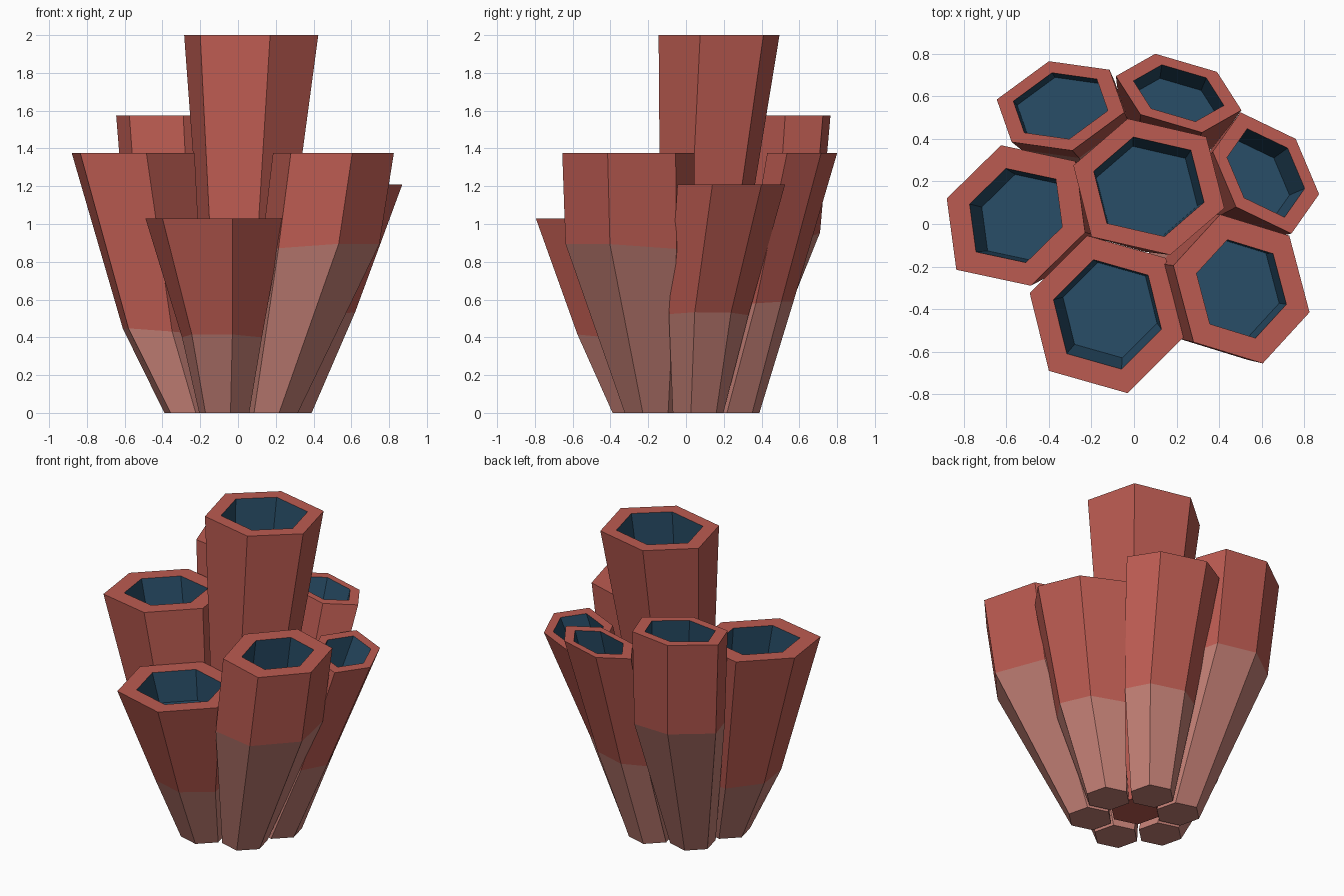
import bpy, math
from mathutils import Vector

if "Cube" in bpy.data.objects:
    bpy.data.objects.remove(bpy.data.objects["Cube"])


def material(name, rgb):
    m = bpy.data.materials.new(name)
    m.diffuse_color = (*rgb, 1)
    m.use_nodes = True
    m.node_tree.nodes["Principled BSDF"].inputs["Base Color"].default_value = m.diffuse_color
    return m


RED = material("coral_red", (0.50, 0.105, 0.083))
PALE = material("pale_base", (0.55, 0.215, 0.18))
BLUE = material("hollow_blue", (0.021, 0.074, 0.135))

BASE_R, BASE_RING = 0.138, 0.265


def ring(offsets, centre, scale, z, tilt=Vector((0, 0))):
    """Six-sided ring, point symmetric about its centre."""
    full = [Vector(o) for o in offsets]
    full += [-o for o in full]
    c = Vector(centre)
    return [Vector((c.x + o.x * scale, c.y + o.y * scale, z + o.dot(tilt) * scale)) for o in full]


def tube(name, top_z, top_c, offsets, hole, base_angle=None, bend=None):
    # base: regular hexagon, on a circle round the middle tube
    hexagon = [(BASE_R * math.cos(math.radians(a)), BASE_R * math.sin(math.radians(a)))
               for a in (104, 44, -16)]
    rim = ring(offsets, top_c, 1, top_z)
    if bend:
        a = math.radians(base_angle)
        out = Vector((math.cos(a), math.sin(a)))
        base = ring(hexagon, out * BASE_RING, 1, 0)
        bx, by, bz, bs = bend
        mid = ring(offsets, (bx, by), bs, bz, out * 0.08)
        mid_c, mid_z, mid_s = Vector((bx, by)), bz, bs
        rings, mats = [base, mid, rim], [1, 0]
    else:
        base = ring(hexagon, (0.01, 0.02), 1.12, 0.02)
        mid_c, mid_z, mid_s = Vector((0.01, 0.02)), 0, 0.43
        rings, mats = [base, rim], [0]
    # hollow: inner rim, then a floor following the taper
    depth = 0.08 + 0.11 * top_z
    t = depth / (top_z - mid_z)
    floor_c = Vector(top_c).lerp(mid_c, t)
    rings += [ring(offsets, top_c, hole, top_z),
              ring(offsets, floor_c, hole * (1 + (mid_s - 1) * t), top_z - depth)]
    mats += [0, 2]

    verts = [v for r in rings for v in r]
    faces, idx = [tuple(range(6))], [mats[0]]
    for k, m in enumerate(mats):
        for i in range(6):
            j = (i + 1) % 6
            faces.append((k * 6 + j, k * 6 + i, k * 6 + 6 + i, k * 6 + 6 + j))
            idx.append(m)
    last = len(mats) * 6
    faces.append(tuple(range(last + 5, last - 1, -1)))
    idx.append(2)
    mesh = bpy.data.meshes.new(name)
    mesh.from_pydata(verts, [], faces)
    for m in (RED, PALE, BLUE):
        mesh.materials.append(m)
    for p, m in zip(mesh.polygons, idx):
        p.material_index = m
    bpy.context.collection.objects.link(bpy.data.objects.new(name, mesh))


# tall middle tube
tube("centre_tube", 2.0, (0.07, 0.175), [(-0.1, 0.32), (0.27, 0.235), (0.355, -0.1)], 0.73)
# outer tubes, bend = (x, y, z, scale)
tube("front_tube", 1.03, (-0.125, -0.425), [(-0.095, 0.37), (0.275, 0.265), (0.365, -0.1)],
     0.695, -106, (-0.085, -0.36, 0.40, 0.58))
tube("front_right_tube", 1.375, (0.505, -0.305), [(-0.1, 0.35), (0.225, 0.25), (0.32, -0.11)],
     0.66, -46, (0.435, -0.295, 0.87, 0.98))
tube("right_tube", 1.21, (0.62, 0.24), [(-0.12, 0.285), (0.14, 0.16), (0.25, -0.1)],
     0.73, 14, (0.435, 0.12, 0.52, 0.74))
tube("back_right_tube", 1.375, (0.21, 0.615), [(-0.11, 0.185), (0.18, 0.1), (0.295, -0.08)],
     0.72, 74, (0.16, 0.43, 0.58, 0.75))
tube("back_left_tube", 1.575, (-0.345, 0.555), [(-0.055, 0.21), (0.23, 0.17), (0.3, -0.03)],
     0.74, 134, (-0.31, 0.51, 0.94, 0.95))
tube("left_tube", 1.375, (-0.555, 0.04), [(-0.07, 0.33), (0.28, 0.255), (0.325, -0.08)],
     0.67, 194, (-0.395, 0.0, 0.43, 0.66))
